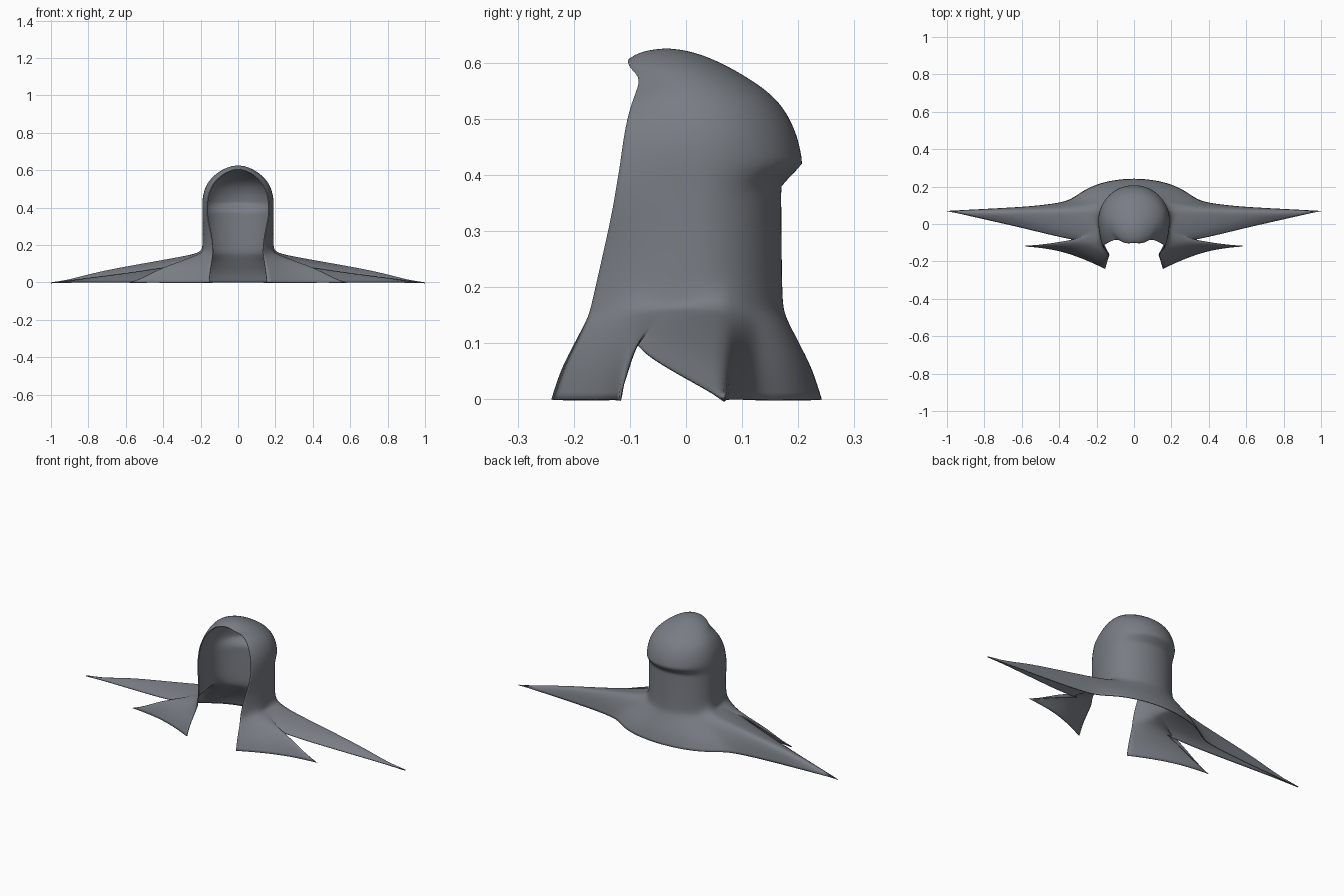
import bpy, bmesh
from math import asin, sin, cos, pi
from mathutils import Vector

if "Cube" in bpy.data.objects:
    bpy.data.objects.remove(bpy.data.objects["Cube"])

# One cloth colour
cloth = bpy.data.materials.new("slate_grey_cloth")
cloth.use_nodes = True
colour = (0.19, 0.205, 0.23, 1)
cloth.diffuse_color = colour
cloth.node_tree.nodes["Principled BSDF"].inputs["Base Color"].default_value = colour

# Hood rings: height, half width, back y, opening half width, opening y, centre y
RINGS = [
    (.622, .035, 0, 0, -.07, -.035),
    (.612, .065, .035, 0, -.1, -.03),
    (.595, .098, .072, .05, -.107, -.015),
    (.575, .124, .107, .085, -.08, 0),
    (.55, .149, .145, .115, -.088, .01),
    (.52, .171, .175, .138, -.1, .02),
    (.47, .188, .2, .16, -.111, .02),
    (.42, .192, .208, .166, -.117, .02),
    (.38, .19, .17, .167, -.124, .02),
    (.33, .19, .17, .162, -.132, .02),
    (.25, .19, .171, .142, -.15, .02),
    (.17, .19, .172, .135, -.168, .02),
]
RIM_ROWS = (7, 8)

# Hem of the cape, from the centre back, round the shoulder points, to the front edge
HEM = [
    (0, .243, 0), (.06, .24, 0), (.12, .232, 0), (.18, .218, 0), (.24, .195, 0),
    (.29, .165, 0), (.34, .13, 0), (.4, .112, 0), (.55, .094, 0), (.75, .083, 0),
    (1, .07, 0), (.8, .025, .025), (.6, -.02, .05), (.4, -.07, .08),
    (.29, -.09, .1), (.42, -.1, .055), (.58, -.12, 0), (.42, -.135, 0),
    (.27, -.185, 0), (.155, -.24, 0),
]
CORNERS = (10, 14, 16, 19)

# How far out, and how far down, each row of the flared cape lies
FLARE = [(.08, .13), (.25, .27), (.5, .47), (.78, .7), (1, 1)]


def hood_ring(z, half_width, back, gap, front, centre):
    """Half ring from the centre back to the edge of the face opening."""
    end = pi - asin(gap / half_width)
    front_radius = (centre - front) / -cos(end)
    points = []
    for i in range(len(HEM)):
        a = end * i / (len(HEM) - 1)
        depth = back - centre if cos(a) > 0 else front_radius
        x = half_width * sin(a)
        points.append(Vector((0 if x < 1e-5 else x, centre + depth * cos(a), z)))
    return points


def cape_row(neck, out, down):
    """Row between the neck ring and the hem."""
    row = []
    for base, end in zip(neck, HEM):
        p = base.lerp(Vector(end), out)
        p.z = base.z + (end[2] - base.z) * down
        row.append(p)
    return row


# Hood and cape as one lofted half shell
rows = [hood_ring(*r) for r in RINGS]
neck = rows[-1]
rows += [cape_row(neck, *f) for f in FLARE]

bm = bmesh.new()
corner = bm.verts.layers.float.new("crease_vert")
crease = bm.edges.layers.float.new("crease_edge")
grid = [[bm.verts.new(p) for p in row] for row in rows]
apex = bm.verts.new((0, -.035, .626))
for i in range(len(HEM) - 1):
    bm.faces.new((apex, grid[0][i], grid[0][i + 1]))
    for upper, lower in zip(grid, grid[1:]):
        bm.faces.new((upper[i], lower[i], lower[i + 1], upper[i + 1]))
    # Crisp lower rim of the dome, fading out towards the face
    for r in RIM_ROWS:
        edge = bm.edges.get((grid[r][i], grid[r][i + 1]))
        edge[crease] = max(0, .8 - i * .06)
for i in CORNERS:
    grid[-1][i][corner] = 1

# Outward normals, judged at the back of the neck
bm.normal_update()
back_face = next(f for f in grid[-7][1].link_faces)
if back_face.normal.y < 0:
    bmesh.ops.reverse_faces(bm, faces=bm.faces[:])

mesh = bpy.data.meshes.new("hooded_cape")
bm.to_mesh(mesh)
bm.free()
mesh.materials.append(cloth)
mesh.polygons.foreach_set("use_smooth", [True] * len(mesh.polygons))
cape = bpy.data.objects.new("hooded_cape", mesh)
bpy.context.collection.objects.link(cape)

# Mirror, smooth and give the cloth a little thickness
mirror = cape.modifiers.new("mirror", "MIRROR")
mirror.use_clip = True
mirror.merge_threshold = .0005
smooth = cape.modifiers.new("smooth", "SUBSURF")
smooth.levels = smooth.render_levels = 2
shell = cape.modifiers.new("thickness", "SOLIDIFY")
shell.thickness = .005
shell.offset = -1
